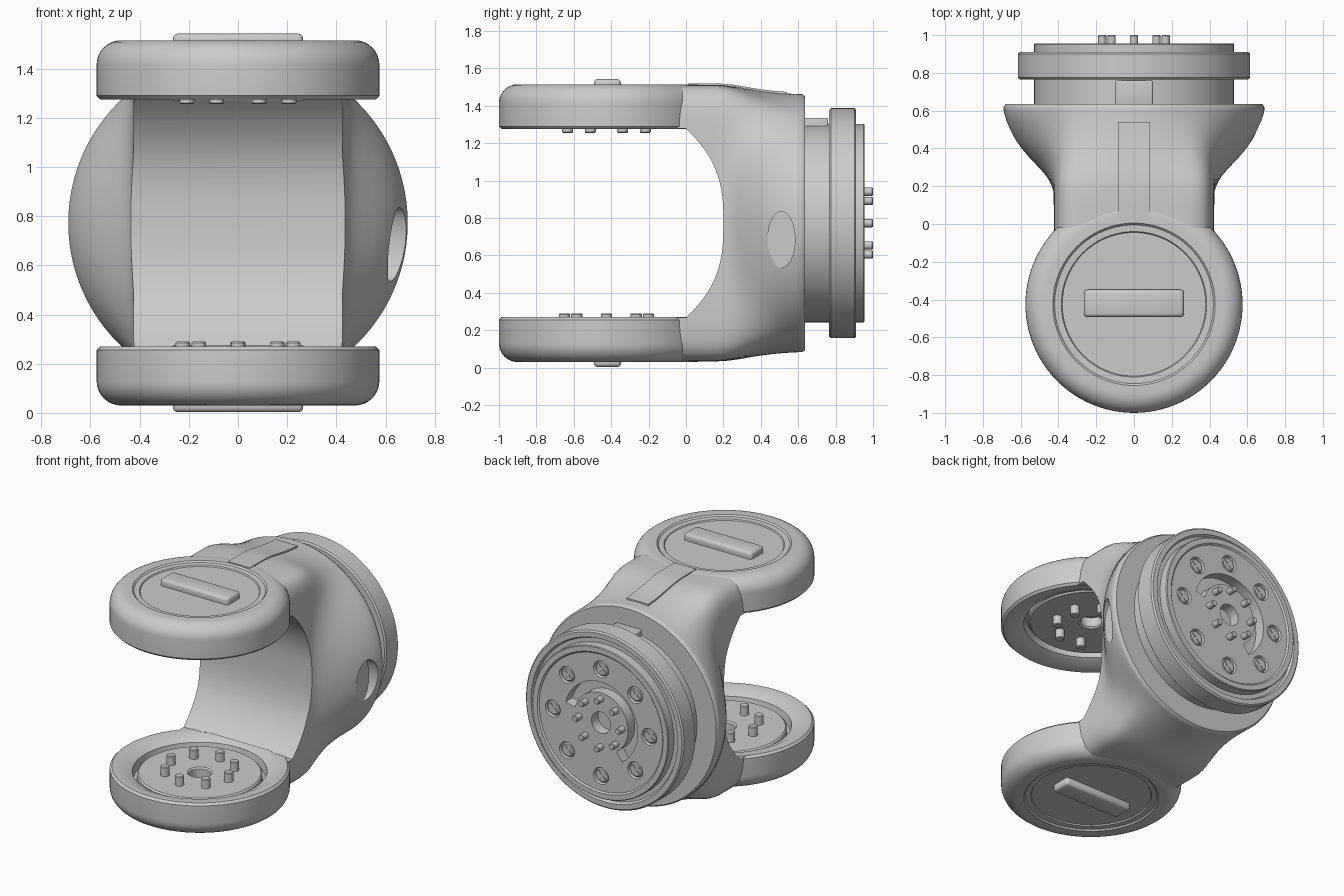
import bpy, bmesh
from math import sin, cos, pi, radians

if "Cube" in bpy.data.objects:
    bpy.data.objects.remove(bpy.data.objects["Cube"])

CZ = 0.7725      # mid height of the fork and axis of the rear flange
DY = -0.425      # centre of the two fork discs


def make(name, verts, faces, angle=35):
    me = bpy.data.meshes.new(name)
    bm = bmesh.new()
    vs = [bm.verts.new(v) for v in verts]
    for f in faces:
        bm.faces.new([vs[i] for i in f])
    bmesh.ops.recalc_face_normals(bm, faces=bm.faces)
    bm.to_mesh(me)
    bm.free()
    ob = bpy.data.objects.new(name, me)
    bpy.context.collection.objects.link(ob)
    smooth(ob, angle)
    return ob


def select(ob):
    bpy.ops.object.select_all(action='DESELECT')
    ob.select_set(True)
    bpy.context.view_layer.objects.active = ob


def smooth(ob, angle=35):
    select(ob)
    bpy.ops.object.shade_smooth_by_angle(angle=radians(angle))


def loft(name, rings, angle=35):
    n = len(rings[0])
    verts = [v for r in rings for v in r]
    faces = [(k * n + i, k * n + (i + 1) % n, (k + 1) * n + (i + 1) % n, (k + 1) * n + i)
             for k in range(len(rings) - 1) for i in range(n)]
    faces += [tuple(range(n)), tuple(range(len(verts) - n, len(verts)))]
    return make(name, verts, faces, angle)


def lathe(name, profile, to_world, n=96):
    """Spin (radius, height) points; both ends are closed flat."""
    return loft(name, [[to_world(r * cos(2 * pi * i / n), r * sin(2 * pi * i / n), h)
                        for i in range(n)] for r, h in profile])


def block(name, centre, size, bevel=0.0):
    bpy.ops.mesh.primitive_cube_add(size=1, location=centre)
    ob = bpy.context.object
    ob.name = name
    ob.scale = size
    bpy.ops.object.transform_apply(location=False, rotation=False, scale=True)
    if bevel:
        m = ob.modifiers.new("bevel", 'BEVEL')
        m.width, m.segments = bevel, 3
        bpy.ops.object.modifier_apply(modifier=m.name)
        smooth(ob)
    return ob


def cut(ob, *cutters):
    for c in cutters:
        select(ob)
        m = ob.modifiers.new("cut", 'BOOLEAN')
        m.operation, m.solver, m.object = 'DIFFERENCE', 'EXACT', c
        bpy.ops.object.modifier_apply(modifier=m.name)
        bpy.data.objects.remove(c)
    smooth(ob)


def rear(x, z, h):          # spin axis along y, through the flange centre
    return (x, h, CZ + z)


# fork body: rounded rectangle at the front blending to a circle at the back
def blend(y):
    pts = [(0.16, 0), (0.2, 0.04), (0.225, 0.08), (0.25, 0.14), (0.275, 0.215), (0.3, 0.3), (0.35, 0.48),
           (0.4, 0.64), (0.45, 0.77), (0.5, 0.87), (0.55, 0.95), (0.6, 1), (9, 1)]
    if y <= pts[0][0]:
        return 0
    for (a, s), (b, t) in zip(pts, pts[1:]):
        if y <= b:
            return s + (t - s) * (y - a) / (b - a)


def radius(y, a):
    box = (abs(cos(a) / 0.425) ** 9 + abs(sin(a) / 0.739) ** 9) ** (-1 / 9)
    t = blend(y)
    return box * (1 - t) + 0.69 * t


N = 160
stations = [-0.1, 0, 0.1, 0.16, 0.2, 0.225, 0.25, 0.275, 0.3, 0.35, 0.4, 0.45, 0.5, 0.55, 0.6, 0.62]
rings = [[rear(radius(y, 2 * pi * i / N) * cos(2 * pi * i / N),
               radius(y, 2 * pi * i / N) * sin(2 * pi * i / N), y) for i in range(N)] for y in stations]
rings.append([rear(0.68 * cos(2 * pi * i / N), 0.68 * sin(2 * pi * i / N), 0.635) for i in range(N)])
body = loft("fork_body", rings)

# opening between the arms, room for the discs, hollow on the right side
depths = [0.505 * (1 - k / 20) for k in range(41)]
outline = [(-0.3, CZ + 0.505)] + [(0.2 * (1 - abs(d / 0.505) ** 2.75), CZ + d) for d in depths] + [(-0.3, CZ - 0.505)]
opening = loft("opening_cutter", [[(x, y, z) for y, z in outline] for x in (-1, 1)])
room = [(0.455, -0.2), (0.455, 0.1), (0.505, 0.1), (0.505, 0.275), (0.415, 0.275)]
room += [(r, 2 * CZ - h) for r, h in reversed(room)]
disc_room = lathe("disc_cutter", room, lambda x, y, h: (x, DY + y, h))
side_hole = loft("side_hole_cutter", [[(x, 0.51 + 0.073 * cos(2 * pi * i / 40), 0.685 + 0.15 * sin(2 * pi * i / 40))
                                       for i in range(40)] for x in (0.61, 0.9)])
cut(body, opening, disc_room, side_hole)

# raised strip along the upper arm
ys = [0.01] + [y for y in stations if 0.05 < y < 0.53] + [0.54]
tops = [CZ + radius(y, pi / 2) for y in ys]
loft("arm_strip", [[(-0.085, y, z - 0.03), (0.085, y, z - 0.03), (0.085, y, z + 0.008), (-0.085, y, z + 0.008)]
                   for y, z in zip(ys, tops)])

# fork discs: lower one and its mirror image
edge = [(0.475 + 0.1 * sin(a * pi / 16), 0.13 - 0.1 * cos(a * pi / 16)) for a in range(9)]
disc = [(0.07, 0.05), (0.38, 0.05), (0.385, 0.042), (0.42, 0.04), (0.43, 0.03)] + edge + [
    (0.575, 0.255), (0.56, 0.27), (0.5, 0.27), (0.43, 0.235), (0.42, 0.18), (0.4, 0.18),
    (0.4, 0.215), (0.39, 0.225), (0.08, 0.225), (0.07, 0.215), (0.07, 0.15)]
for side, turn in (("lower", 0), ("upper", pi / 8)):
    def place(x, y, h, up=(side == "upper")):
        return (x, DY + y, 2 * CZ - h if up else h)

    lathe(side + "_disc", disc, place)
    block(side + "_cap_bar", place(0, 0.005, 0.038), (0.53, 0.145, 0.07), 0.02)
    for k in range(8):
        a = turn + k * pi / 4
        px, py = 0.225 * cos(a), 0.225 * sin(a)
        lathe(side + "_peg", [(0.03, 0.2), (0.03, 0.285), (0.025, 0.29)],
              lambda x, y, h: place(x + px, y + py, h), 16)

# rear neck, key and flange
lathe("rear_neck", [(0.53, 0.6), (0.53, 0.8)], rear)
block("neck_key", (0, 0.69, 1.28), (0.2, 0.14, 0.11), 0.01)
lathe("rear_flange", [(0.605, 0.765), (0.615, 0.775), (0.615, 0.9), (0.605, 0.91), (0.57, 0.91),
                      (0.56, 0.89), (0.5, 0.89), (0.5, 0.86)], rear)

# rear plate with curved slot, centre bore and screw pockets
plate = lathe("rear_plate", [(0.53, 0.8), (0.53, 0.95), (0.525, 0.955), (0.49, 0.955), (0.48, 0.945)], rear)
arc = [radians(15 + 220 * i / 32) for i in range(33)]
section = [(0.21, 0.87), (0.285, 0.87), (0.285, 1.1), (0.21, 1.1)]
slot = loft("slot_cutter", [[rear(r * cos(a), r * sin(a), h) for r, h in section] for a in arc])
bore = lathe("bore_cutter", [(0.075, 0.87), (0.075, 1.1)], rear, 40)
cutters = [slot, bore]
for k in range(8):
    a = radians(45 * k)
    sx, sz = 0.375 * cos(a), 0.375 * sin(a)
    cutters.append(lathe("pocket_cutter", [(0.052, 0.925), (0.06, 0.95), (0.06, 1.1)],
                         lambda x, z, h: rear(x + sx, z + sz, h), 24))
    # cross-head screw
    lathe("screw", [(0.05, 0.9), (0.05, 0.932), (0.042, 0.938)], lambda x, z, h: rear(x + sx, z + sz, h), 24)
    for tilt in (pi / 4, -pi / 4):
        bar = block("screw_cross", rear(sx, sz, 0.937), (0.085, 0.016, 0.012))
        bar.rotation_euler = (pi / 2, tilt, 0)
    # peg ring around the bore
    px, pz = 0.168 * cos(a), 0.168 * sin(a)
    lathe("rear_peg", [(0.022, 0.92), (0.022, 0.995), (0.018, 1.0)],
          lambda x, z, h: rear(x + px, z + pz, h), 16)
cut(plate, *cutters)
